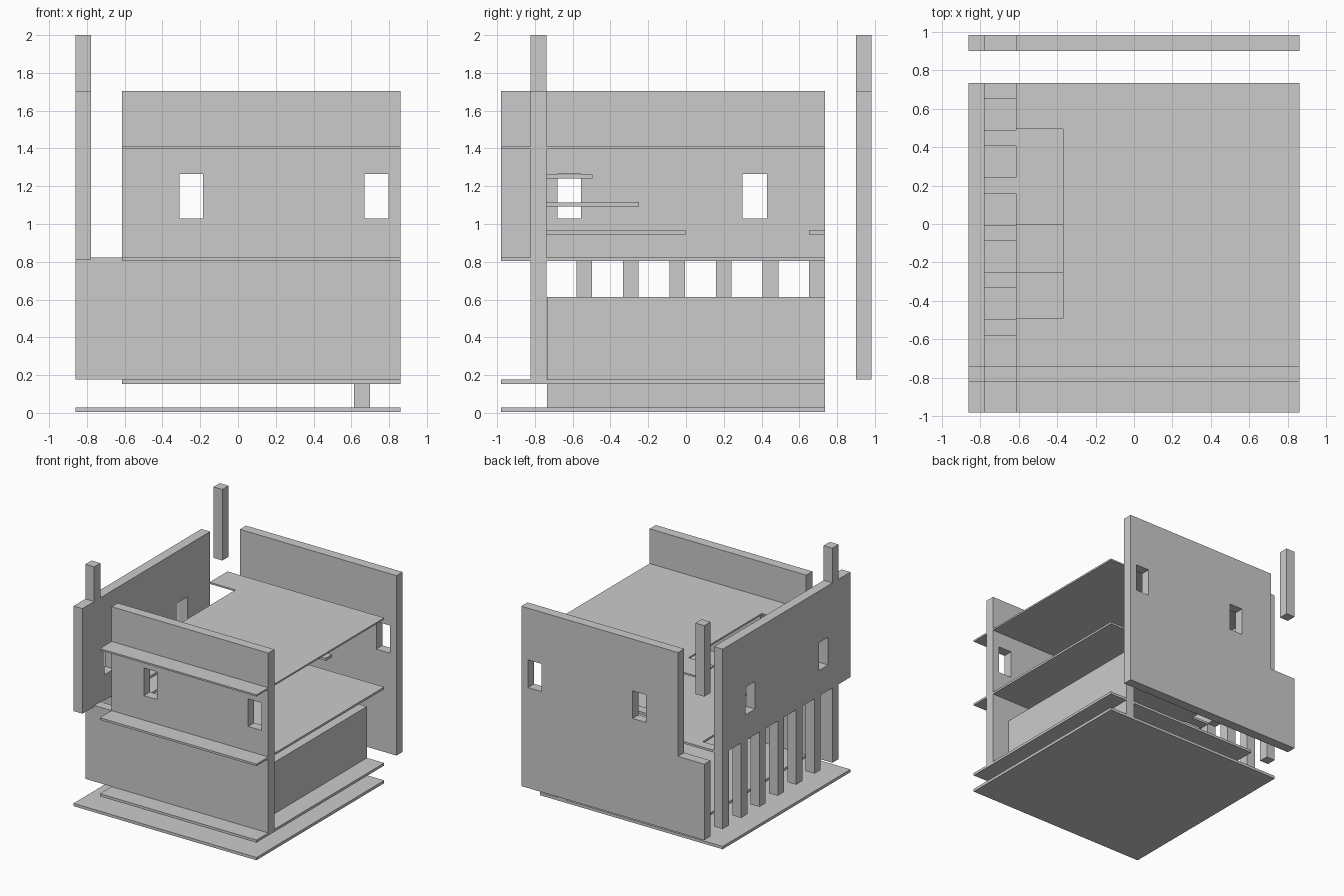
import bpy, bmesh
from mathutils import Vector

if "Cube" in bpy.data.objects:
    bpy.data.objects.remove(bpy.data.objects["Cube"])

X0, X1 = -0.86, 0.86          # outer sides
Y0, Y1 = -0.98, 0.735         # floor front and back
XI = -0.613                   # left edge of the floors
T = 0.083                     # wall and column thickness
Z0, Z1, Z2, ZT = 0.176, 0.822, 1.41, 1.705   # floor tops and wall top
FLOOR = 0.018


def prism(name, pts, axis, lo, hi):
    """Extrude a 2D outline from lo to hi along an axis (the outline uses the other two axes)."""
    def place(p, d):
        v = list(p)
        v.insert("xyz".index(axis), d)
        return Vector(v)
    bm = bmesh.new()
    face = bm.faces.new([bm.verts.new(place(p, lo)) for p in pts])
    ext = bmesh.ops.extrude_face_region(bm, geom=[face])
    verts = [g for g in ext["geom"] if isinstance(g, bmesh.types.BMVert)]
    bmesh.ops.translate(bm, verts=verts, vec=place((0, 0), hi - lo))
    bmesh.ops.recalc_face_normals(bm, faces=bm.faces)
    mesh = bpy.data.meshes.new(name)
    bm.to_mesh(mesh)
    bm.free()
    ob = bpy.data.objects.new(name, mesh)
    bpy.context.collection.objects.link(ob)
    return ob


def box(name, x, y, z):
    return prism(name, [(x[0], y[0]), (x[1], y[0]), (x[1], y[1]), (x[0], y[1])], "z", *z)


def cut(ob, x, y, z):
    cutter = box(ob.name + "_window_cutter", x, y, z)
    cutter.hide_render = True
    cutter.hide_set(True)
    mod = ob.modifiers.new("window", "BOOLEAN")
    mod.operation, mod.solver, mod.object = "DIFFERENCE", "EXACT", cutter


WINDOW_Z = (1.03, 1.265)

# Base plate and ground floor
box("base_plate", (X0, X1), (Y0, Y1), (0.004, 0.028))
box("ground_floor", (XI, X1), (Y0, Y1), (Z0 - FLOOR - 0.004, Z0))

# Column positions along the left side
columns = [(Y1 - T - i * 0.2465, Y1 - i * 0.2465) for i in range(6)]

# Middle floor with a tongue reaching each column
outline = [(X1, Y1)]
for lo, hi in columns:
    outline += [(X0 + T, hi), (X0 + T, lo), (XI, lo)]
    if lo != columns[-1][0]:
        outline.append((XI, lo - 0.2465 + T))
outline += [(XI, Y0), (X1, Y0)]
prism("middle_floor", outline, "z", Z1 - FLOOR, Z1)

# Upper floor with the stair opening
prism("upper_floor", [(X1, Y1), (XI, Y1), (XI, 0.495), (-0.37, 0.495), (-0.37, -0.492),
                      (XI, -0.492), (XI, Y0), (X1, Y0)], "z", Z2 - FLOOR + 0.004, Z2)

# Front and back walls with a stepped corner and two windows each
profile = [(X0, Z0), (X1, Z0), (X1, ZT), (XI, ZT), (XI, Z1), (X0, Z1)]
for name, y in (("front_wall", (-0.822, -0.739)), ("back_wall", (0.9, 0.983))):
    wall = prism(name, profile, "y", *y)
    for x in ((-0.31, -0.185), (0.67, 0.797)):
        cut(wall, x, (y[0] - 0.1, y[1] + 0.1), WINDOW_Z)
    # Corner post rising above the wall
    box(name + "_corner_post", (X0, X0 + T), y, (Z2 - 0.014, 2.0))

# Left wall carried on columns
left = box("left_wall", (X0, X0 + T), (Y0, Y1), (Z1 - 0.01, ZT))
for y in ((-0.68, -0.555), (0.30, 0.43)):
    cut(left, (X0 - 0.1, X0 + T + 0.1), y, WINDOW_Z)
for i, y in enumerate(columns):
    box(f"left_column_{i + 1}", (X0, X0 + T), y, (Z0, Z1 - 0.01))

# Low wall on the right side
box("right_low_wall", (0.615, 0.615 + T), (-0.737, Y1), (0.028, 0.613))

# Stacked stair treads
for i in range(3):
    z = 0.945 + 0.148 * i
    box(f"stair_tread_{i + 1}", (XI, -0.37), (-0.739, -0.003 - 0.2455 * i), (z, z + 0.022))

# Small shelf at the back edge
box("back_shelf", (-0.37, 0.37), (Y1 - T, Y1), (0.945, 0.967))
